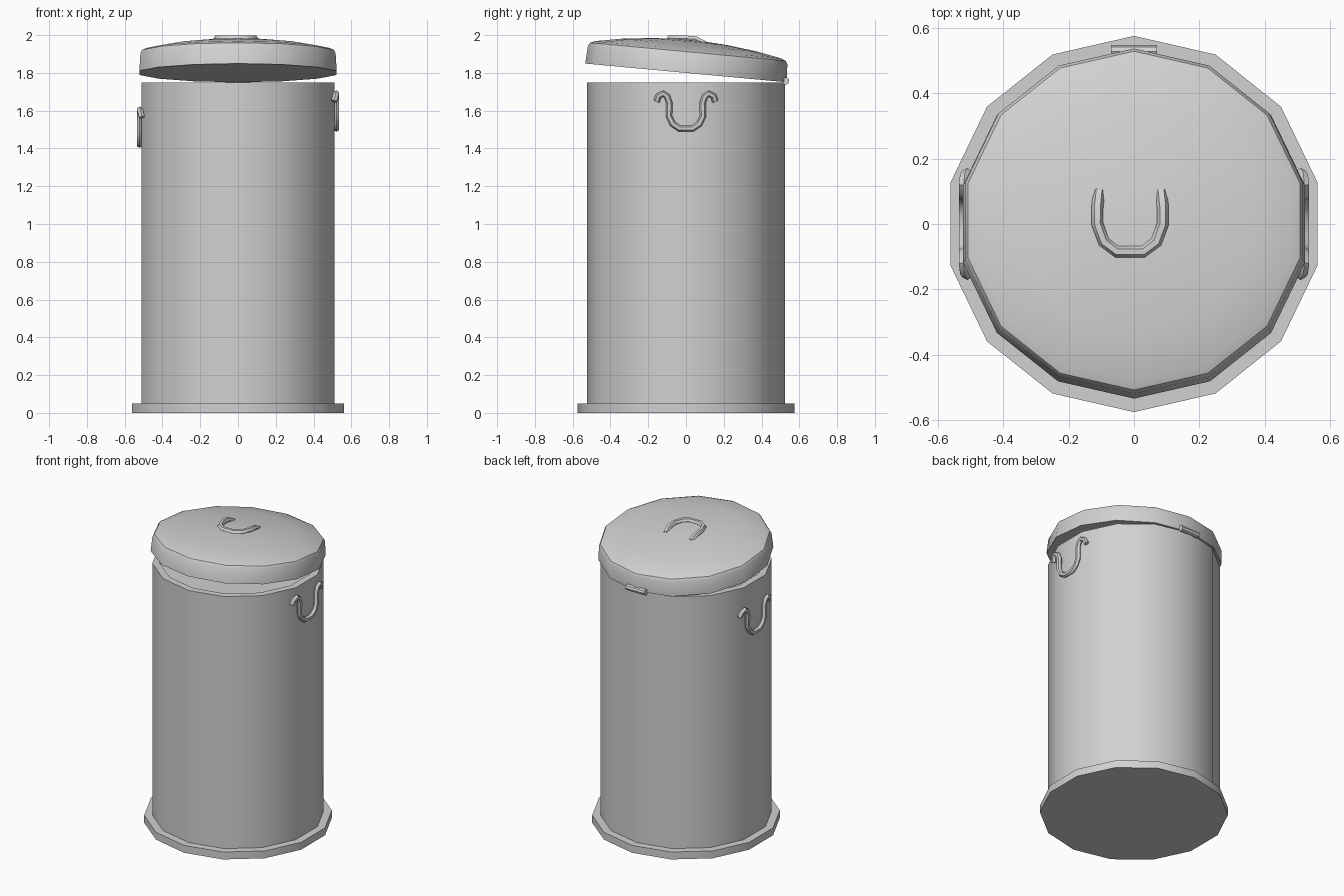
import bpy, bmesh, math
from mathutils import Matrix, Vector

cube = bpy.data.objects.get("Cube")
if cube:
    bpy.data.objects.remove(cube, do_unlink=True)

SIDES = 14
metal = bpy.data.materials.new("galvanised_grey")
metal.use_nodes = True
grey = (0.64, 0.64, 0.64, 1)
metal.diffuse_color = grey
metal.node_tree.nodes["Principled BSDF"].inputs["Base Color"].default_value = grey


def finish(name, bm, angle=35):
    """Turn a bmesh into a smooth-shaded object with sharp creases."""
    bmesh.ops.recalc_face_normals(bm, faces=bm.faces)
    mesh = bpy.data.meshes.new(name)
    bm.to_mesh(mesh)
    bm.free()
    mesh.materials.append(metal)
    obj = bpy.data.objects.new(name, mesh)
    bpy.context.collection.objects.link(obj)
    bpy.ops.object.select_all(action="DESELECT")
    obj.select_set(True)
    bpy.context.view_layer.objects.active = obj
    bpy.ops.object.shade_smooth_by_angle(angle=math.radians(angle))
    return obj


def lathe(name, profile, matrix=Matrix(), sides=SIDES):
    """Revolve (radius, height) pairs around z and cap both ends."""
    bm = bmesh.new()
    rings = []
    for r, z in profile:
        rings.append([bm.verts.new((r * math.sin(a), r * math.cos(a), z))
                      for a in (math.tau * i / sides for i in range(sides))])
    for low, high in zip(rings, rings[1:]):
        for i in range(sides):
            j = (i + 1) % sides
            bm.faces.new((low[i], low[j], high[j], high[i]))
    bm.faces.new(rings[0])
    bm.faces.new(rings[-1])
    bm.transform(matrix)
    return finish(name, bm)


def tube(name, points, radius, matrix, sides=6):
    """Sweep a polygon along a path lying close to the local xy plane."""
    bm = bmesh.new()
    points = [Vector(p) for p in points]
    rings = []
    for i, p in enumerate(points):
        along = (points[min(i + 1, len(points) - 1)] - points[max(i - 1, 0)]).normalized()
        across = along.cross(Vector((0, 0, 1))).normalized()
        up = across.cross(along)
        rings.append([bm.verts.new(p + radius * (across * math.cos(a) + up * math.sin(a)))
                      for a in (math.tau * k / sides for k in range(sides))])
    for low, high in zip(rings, rings[1:]):
        for k in range(sides):
            n = (k + 1) % sides
            bm.faces.new((low[k], low[n], high[n], high[k]))
    bm.faces.new(rings[0])
    bm.faces.new(rings[-1])
    bm.transform(matrix)
    return finish(name, bm, 50)


# Base plate and can body with a shallow recessed top
lathe("base_plate", [(0.575, 0), (0.575, 0.05)])
lathe("can_body", [(0.525, 0.04), (0.525, 1.75), (0.48, 1.75), (0.48, 1.73)])

# Domed lid, tipped up at the front
tilt = Matrix.Translation((0, 0, 1.8)) @ Matrix.Rotation(math.radians(-5.3), 4, "X")
lathe("lid", [(0.536, 0), (0.53, 0.095), (0.52, 0.112), (0.495, 0.123),
              (0.36, 0.148), (0.2, 0.167), (0.07, 0.175), (0.01, 0.176)], tilt)

# Hinge barrel at the back
lathe("hinge", [(0.02, -0.07), (0.02, 0.07)],
      Matrix.Translation((0, 0.527, 1.757)) @ Matrix.Rotation(math.pi / 2, 4, "Y"), 8)

# Side handles: a U with outward curling ends that bend into the wall
half = [(0.155, 0.15, -0.012), (0.145, 0.178, -0.004), (0.12, 0.19, 0), (0.1, 0.175, 0),
        (0.088, 0.14, 0), (0.09, 0.07, 0), (0.07, 0.03, 0), (0.035, 0.005, 0)]
hook = half + [(-x, y, z) for x, y, z in reversed(half)]
for name, side, height in (("left_handle", 1, 1.5), ("right_handle", -1, 1.415)):
    # Local x runs along the wall, local y is up, local z points outward
    frame = Matrix(((0, 0, side, side * 0.521), (side, 0, 0, 0), (0, 1, 0, height), (0, 0, 0, 1)))
    tube(name, hook, 0.017, frame)

# Lid handle: a U lying on the dome with its ends sunk in
half = [(0.095, 0.1, -0.03), (0.1, 0.05, -0.004), (0.1, 0, 0), (0.08, -0.055, 0), (0.04, -0.085, 0)]
loop = half + [(-x, y, z) for x, y, z in reversed(half)]
tube("lid_handle", loop, 0.018, Matrix.Translation((-0.012, 0, 1.982)))
